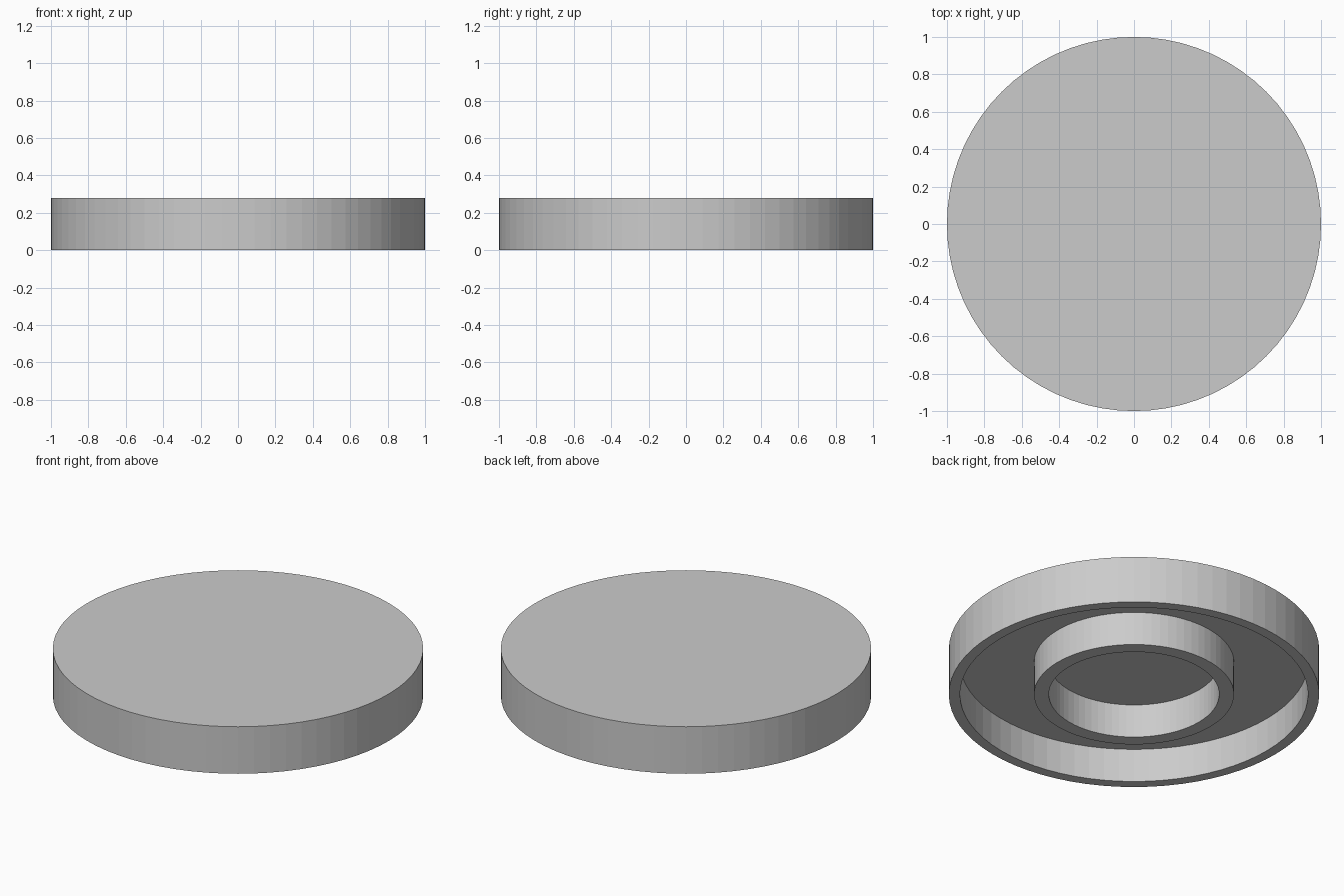
import bpy, bmesh, math

if "Cube" in bpy.data.objects:
    bpy.data.objects.remove(bpy.data.objects["Cube"])

SIDES = 72

# Single flat grey
grey = bpy.data.materials.new("light_grey")
grey.diffuse_color = (0.6, 0.6, 0.6, 1.0)
grey.use_nodes = True
grey.node_tree.nodes["Principled BSDF"].inputs["Base Color"].default_value = grey.diffuse_color

# Lathe profile (radius, z): top edge, outer wall, rim, recess, inner ring, centre recess
PROFILE = [(1.0, 0.28), (1.0, 0.0), (0.94, 0.0), (0.94, 0.20),
           (0.54, 0.20), (0.54, 0.0), (0.46, 0.0), (0.46, 0.20)]


def lathe(name, profile, material):
    """Revolve a profile about z and close its first and last rings with flat discs."""
    bm = bmesh.new()
    rings = []
    for r, z in profile:
        rings.append([bm.verts.new((r * math.cos(2 * math.pi * i / SIDES),
                                    r * math.sin(2 * math.pi * i / SIDES), z))
                      for i in range(SIDES)])
    for a, b in zip(rings, rings[1:]):
        for i in range(SIDES):
            j = (i + 1) % SIDES
            bm.faces.new((a[i], b[i], b[j], a[j]))
    bm.faces.new(rings[0])                    # top face
    bm.faces.new(list(reversed(rings[-1])))   # underside of the centre recess
    bmesh.ops.recalc_face_normals(bm, faces=bm.faces)
    mesh = bpy.data.meshes.new(name)
    bm.to_mesh(mesh)
    bm.free()
    mesh.materials.append(material)
    obj = bpy.data.objects.new(name, mesh)
    bpy.context.collection.objects.link(obj)
    return obj


# Round cap, hollow below, with a ring around its centre
lathe("round_cap", PROFILE, grey)
